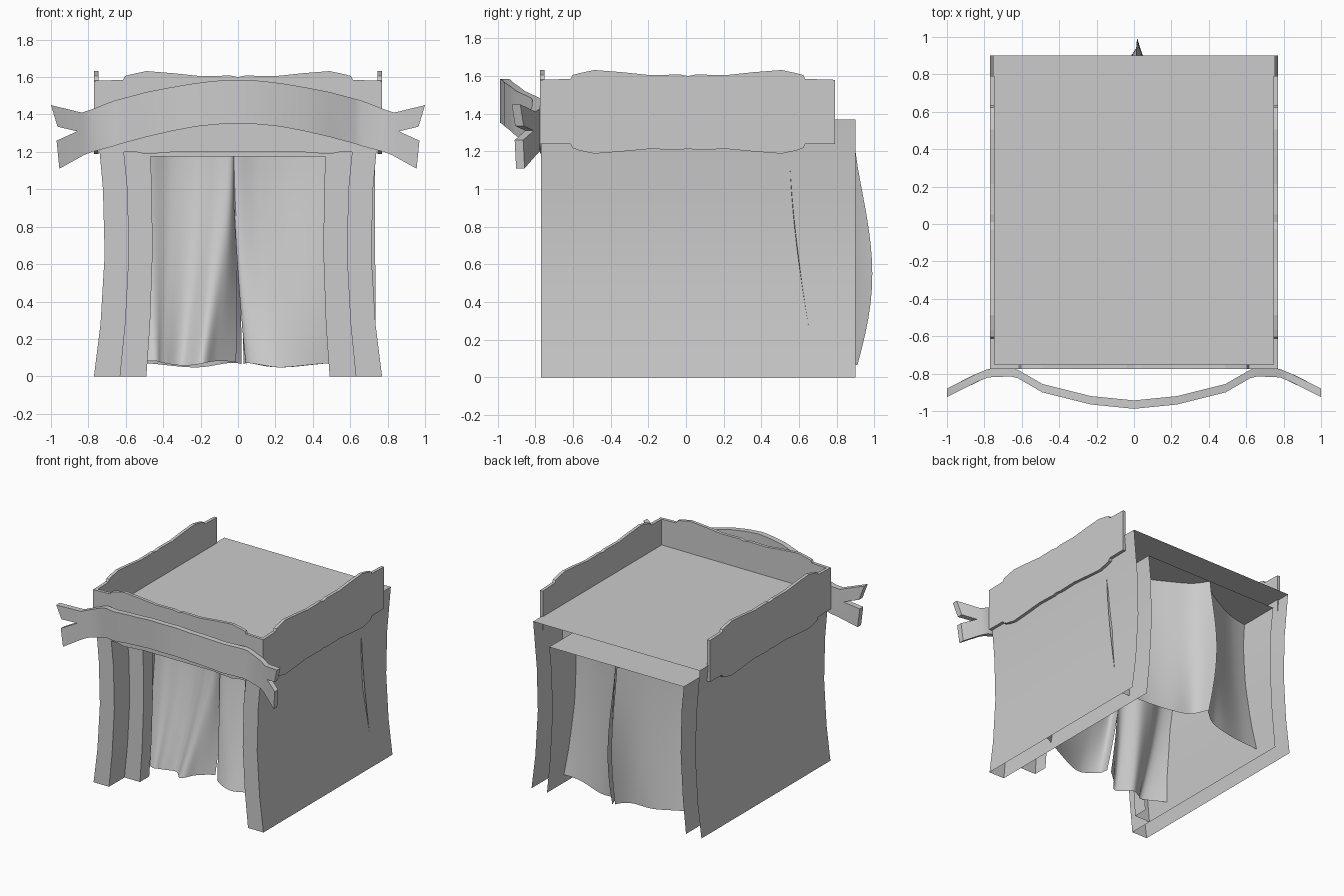
import bpy, bmesh, math

if "Cube" in bpy.data.objects:
    bpy.data.objects.remove(bpy.data.objects["Cube"])


def make(name, verts, faces, smooth=False):
    me = bpy.data.meshes.new(name)
    me.from_pydata(verts, [], faces)
    bm = bmesh.new()
    bm.from_mesh(me)
    bmesh.ops.recalc_face_normals(bm, faces=bm.faces)
    bm.to_mesh(me)
    bm.free()
    ob = bpy.data.objects.new(name, me)
    bpy.context.collection.objects.link(ob)
    if smooth:
        bpy.ops.object.select_all(action='DESELECT')
        ob.select_set(True)
        bpy.context.view_layer.objects.active = ob
        bpy.ops.object.shade_smooth_by_angle(angle=math.radians(35))
    return ob


def grid(name, rows, smooth=False):
    n = len(rows[0])
    faces = [(r * n + i, r * n + i + 1, (r + 1) * n + i + 1, (r + 1) * n + i)
             for r in range(len(rows) - 1) for i in range(n - 1)]
    return make(name, [v for row in rows for v in row], faces, smooth)


def arch(half, y):
    # open-bottomed arch from a (x, z) half profile
    return [(-x, y, z) for x, z in half] + [(x, y, z) for x, z in reversed(half)]


# Walls: pinched outer shell, front rim, inner liner and recessed door frame
outer = [(.77, 0), (.735, .28), (.713, .65), (.722, 1.0), (.755, 1.37)]
inner = [(.63, 0), (.602, .28), (.582, .65), (.59, 1.0), (.61, 1.2)]
door = [(.49, 0), (.47, .28), (.457, .65), (.46, 1.0), (.468, 1.175)]
grid("booth_walls", [arch(outer, .9), arch(outer, -.77), arch(inner, -.77), arch(inner, .9)], True)
grid("door_frame", [arch(inner, -.57), arch(door, -.57), arch(door, -.45)])


# Scalloped boards around the top
def board(name, half_len, place):
    k = half_len / .77
    top = [(0, 1.60), (.04, 1.608), (.2, 1.605), (.34, 1.62), (.49, 1.632), (.57, 1.615),
           (.605, 1.605), (.615, 1.585), (.77, 1.58)]
    bot = [(.77, 1.24), (.615, 1.238), (.605, 1.218), (.57, 1.205), (.49, 1.188),
           (.34, 1.20), (.2, 1.213), (.04, 1.208), (0, 1.215)]
    right = top + bot
    loop = right + [(-t, z) for t, z in reversed(right[1:-1])]
    n = len(loop)
    verts = [place(t * k, z, d) for d in (0, .025) for t, z in loop]
    faces = [tuple(range(n)), tuple(range(n, 2 * n))]
    faces += [(i, (i + 1) % n, n + (i + 1) % n, n + i) for i in range(n)]
    return make(name, verts, faces)


board("front_board", .77, lambda t, z, d: (t, -.75 - d, z))
for side, s in (("left", -1), ("right", 1)):
    board(side + "_board", .78, lambda t, z, d: (s * (.745 + d), t + .01, z))


# Ribbon banner with forked tails
def banner_y(x):
    path = [(0, -.988), (.23, -.965), (.49, -.90), (.62, -.825), (.66, -.815), (.78, -.82),
            (.86, -.853), (1.0, -.925)]
    for (a, ya), (b, yb) in zip(path, path[1:]):
        if abs(x) <= b:
            return ya + (yb - ya) * (abs(x) - a) / (b - a)
    return path[-1][1]


cols = [(0, 1.585, 1.352), (.12, 1.58, 1.347), (.23, 1.567, 1.335), (.36, 1.545, 1.31),
        (.49, 1.52, 1.28), (.62, 1.485, 1.245), (.66, 1.475, 1.232), (.78, 1.428, 1.20)]
cols = [(-x, a, b) for x, a, b in reversed(cols[1:])] + cols
verts, faces = [], []
for x, a, b in cols:
    verts += [(x, a), (x, b)]
for i in range(len(cols) - 1):
    faces.append((2 * i, 2 * i + 1, 2 * i + 3, 2 * i + 2))
for s, t in ((-1, 0), (1, 2 * len(cols) - 2)):
    n = len(verts)
    verts += [(s * x, z) for x, z in ((.835, 1.41), (1.0, 1.45), (.965, 1.335), (.86, 1.31),
                                      (.97, 1.26), (.955, 1.11), (.82, 1.185))]
    faces += [(t, n, n + 3, n + 6, t + 1), (n, n + 1, n + 2, n + 3), (n + 3, n + 4, n + 5, n + 6)]
m = len(verts)
v3 = [(x, banner_y(x) + d, z) for d in (0, .045) for x, z in verts]
edges = {}
for f in faces:
    for a, b in zip(f, f[1:] + f[:1]):
        edges.setdefault(frozenset((a, b)), []).append((a, b))
rim = [(e[0][0], e[0][1], e[0][1] + m, e[0][0] + m) for e in edges.values() if len(e) == 1]
make("ribbon_banner", v3, faces + [tuple(i + m for i in f) for f in faces] + rim, True)


# Curtains: blend a top path into a bottom path, with rounded folds
def spline(pts, u):
    f = u * (len(pts) - 1)
    i = min(int(f), len(pts) - 2)
    t = f - i
    p = [pts[max(0, min(len(pts) - 1, i + k))] for k in (-1, 0, 1, 2)]
    return [.5 * (2 * b + (c - a) * t + (2 * a - 5 * b + 4 * c - d) * t * t
                  + (3 * b - a - 3 * c + d) * t ** 3) for a, b, c, d in zip(*p)]


def curtain(name, top, bottom, z0, z1, bulge=0, mirror=1):
    rows = []
    for r in range(15):
        v = r / 14
        w = v ** 1.6
        row = []
        for c in range(37):
            u = c / 36
            (xa, ya), (xb, yb) = spline(top, u), spline(bottom, u)
            y = ya + (yb - ya) * w + bulge * u ** 3 * math.sin(math.pi * v ** 1.2)
            z = z1 + (z0 - z1) * v + .012 * v * math.sin(u * 9)
            row.append((mirror * (xa + (xb - xa) * w), y, z))
        rows.append(row)
    return grid(name, rows, True)


curtain("front_left_curtain",
        [(-.70, -.20), (-.50, -.22), (-.36, -.16), (-.22, -.15), (-.10, -.20), (-.03, -.21), (.0, -.13)],
        [(-.71, -.30), (-.47, -.45), (-.40, -.42), (-.30, -.37), (-.20, -.46), (-.12, -.38), (-.01, -.28)],
        .07, 1.2)
curtain("front_right_curtain",
        [(-.02, -.12), (-.02, -.20), (.10, -.17), (.25, -.15), (.48, -.15), (.70, -.12)],
        [(.045, -.26), (.05, -.34), (.16, -.39), (.28, -.38), (.48, -.30), (.71, -.18)], .06, 1.2)
curtain("back_right_curtain",
        [(.732, .55), (.45, .60), (.20, .72), (.08, .80), (.01, .90)],
        [(.737, .69), (.48, .70), (.25, .76), (.09, .80), (.03, .91)], .06, 1.2, .085)
curtain("back_left_curtain",
        [(.70, .55), (.45, .60), (.20, .72), (.08, .80), (-.01, .88)],
        [(.70, .69), (.48, .70), (.25, .76), (.09, .80), (-.02, .89)], .06, 1.2, .06, -1)
